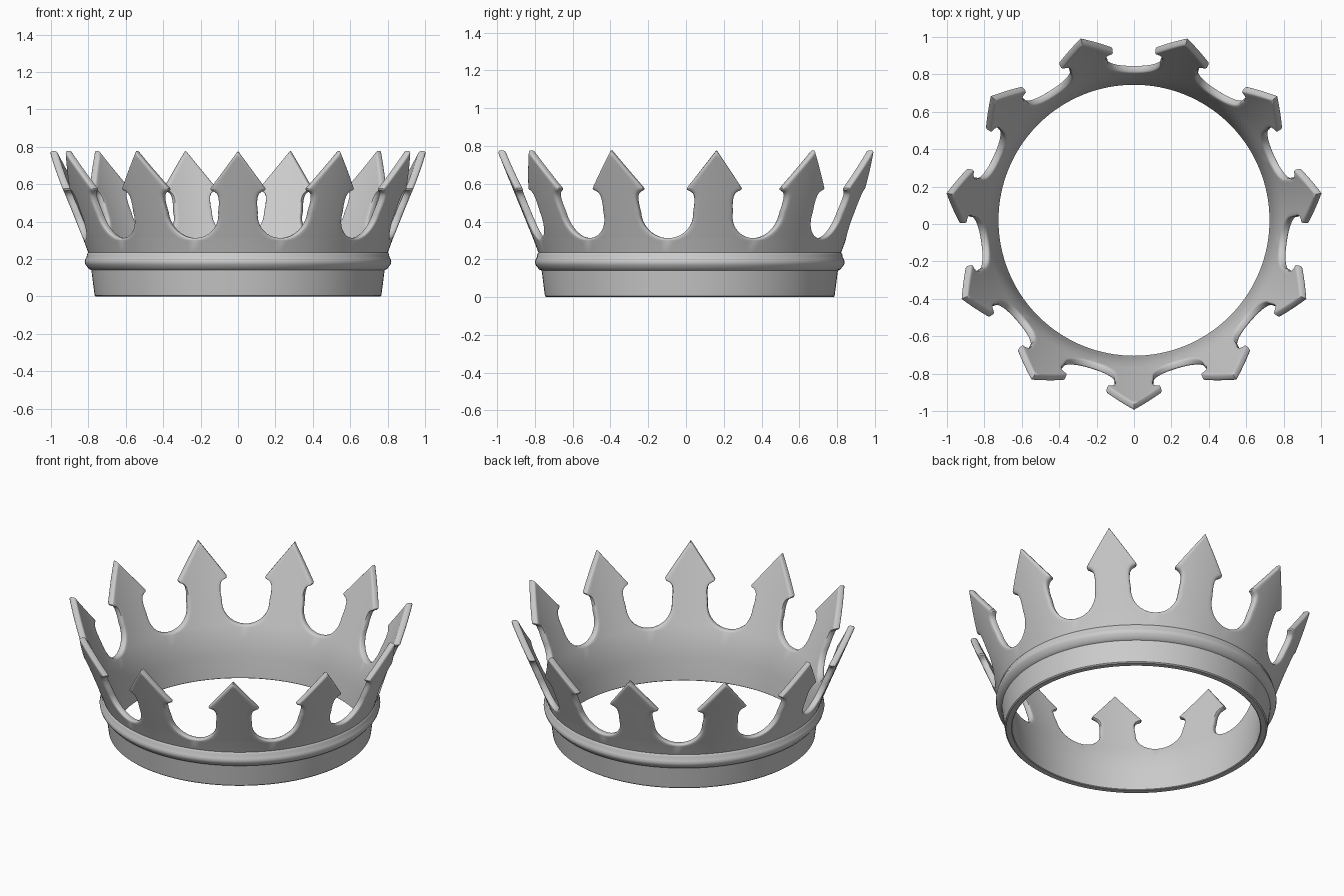
import bpy, bmesh, math
from mathutils import Vector

if "Cube" in bpy.data.objects:
    bpy.data.objects.remove(bpy.data.objects["Cube"])

SPIKES, COLS, CY, THICK = 11, 12, 0.02, 0.042
HALF = math.pi / SPIKES

# outer wall profile (z, radius) and the bead that sits on it
WALL = [(0, .766), (.14, .783), (.235, .801), (.31, .829), (.78, 1.021)]
BEAD = [(.14, .784), (.146, .797), (.158, .806), (.170, .816), (.185, .820),
        (.200, .816), (.212, .809), (.224, .808), (.231, .804), (.235, .801)]


def radius(z):
    for (z0, r0), (z1, r1) in zip(WALL, WALL[1:]):
        if z <= z1:
            break
    return r0 + (r1 - r0) * (z - z0) / (z1 - z0)


# half outline of one spike as (half width, z): valley, neck, shoulder, tip
edge = []
for i in range(15):
    t = math.pi / 2 * i / 14
    z = .45 - .138 * math.cos(t)
    edge.append(Vector((radius(z) * HALF - .145 * math.sin(t), z)))
edge += [Vector(p) for p in [(.1045, .485), (.1045, .512), (.108, .535), (.115, .549),
                             (.126, .558), (.147, .568), (.150, .577)]]
tip = Vector((0, .777))
edge += [edge[-1].lerp(tip, k / 6) for k in range(1, 7)]


def inset(d):
    """Outline moved into the material by d, as (half angle, z)."""
    first = Vector((2 * edge[0].x - edge[1].x, edge[1].y))
    last = Vector((-edge[-2].x, edge[-2].y))
    pts = [first] + edge + [last]
    out = []
    for i in range(1, len(pts) - 1):
        a = (pts[i] - pts[i - 1]).normalized()
        b = (pts[i + 1] - pts[i]).normalized()
        na, nb = Vector((-a.y, a.x)), Vector((-b.y, b.x))
        m = (na + nb).normalized()
        p = pts[i] + m * (d / max(.4, m.dot(na)))
        ang = p.x / radius(p.y)
        if i == 1:
            ang = HALF
        if i == len(pts) - 2:
            ang = 0
        out.append((ang, p.y))
    return out


bm = bmesh.new()


def polar(r, a, z):
    a -= math.pi / 2
    return Vector((r * math.cos(a), r * math.sin(a) + CY, z))


def strip(row_a, row_b):
    va = [bm.verts.new(p) for p in row_a]
    vb = [bm.verts.new(p) for p in row_b]
    for i in range(len(va) - 1):
        bm.faces.new((va[i], va[i + 1], vb[i + 1], vb[i]))


def arc(centre, half, r, z):
    return [polar(r, centre + half * (2 * i / COLS - 1), z) for i in range(COLS + 1)]


# rounded rim across the thickness: (depth, inset)
RIM = [(0, .013), (.003, .006), (.008, .002), (.014, 0),
       (THICK - .008, 0), (THICK - .002, .003), (THICK, .008)]
outer, inner = inset(RIM[0][1]), inset(RIM[-1][1])

# band section from inner top, around the bottom, over the bead, to outer top
band = [(inner[0][1], radius(inner[0][1]) - THICK)]
band += [(z, radius(z) - THICK) for z in (.235, .14, .004)]
band += [(0, radius(0) - THICK + .005), (0, radius(0) - .006), (.006, radius(.006))]
band += BEAD + [(outer[0][1], radius(outer[0][1]))]

for s in range(SPIKES):
    c = 2 * HALF * s
    for (z0, r0), (z1, r1) in zip(band, band[1:]):
        strip(arc(c, HALF, r0, z0), arc(c, HALF, r1, z1))
    # spike front and back
    for line, depth in ((outer, 0), (inner, THICK)):
        for (a0, z0), (a1, z1) in zip(line, line[1:]):
            strip(arc(c, a0, radius(z0) - depth, z0), arc(c, a1, radius(z1) - depth, z1))
    # rim
    loops = []
    for depth, d in RIM:
        o = inset(d)
        path = o + [(-a, z) for a, z in reversed(o[:-1])]
        loops.append([polar(radius(z) - depth, c + a, z) for a, z in path])
    for a, b in zip(loops, loops[1:]):
        strip(a, b)

bmesh.ops.remove_doubles(bm, verts=bm.verts, dist=1e-5)
bmesh.ops.recalc_face_normals(bm, faces=bm.faces)
mesh = bpy.data.meshes.new("crown")
bm.to_mesh(mesh)
bm.free()
crown = bpy.data.objects.new("crown", mesh)
bpy.context.collection.objects.link(crown)
bpy.context.view_layer.objects.active = crown
crown.select_set(True)
bpy.ops.object.shade_smooth_by_angle(angle=math.radians(40))
